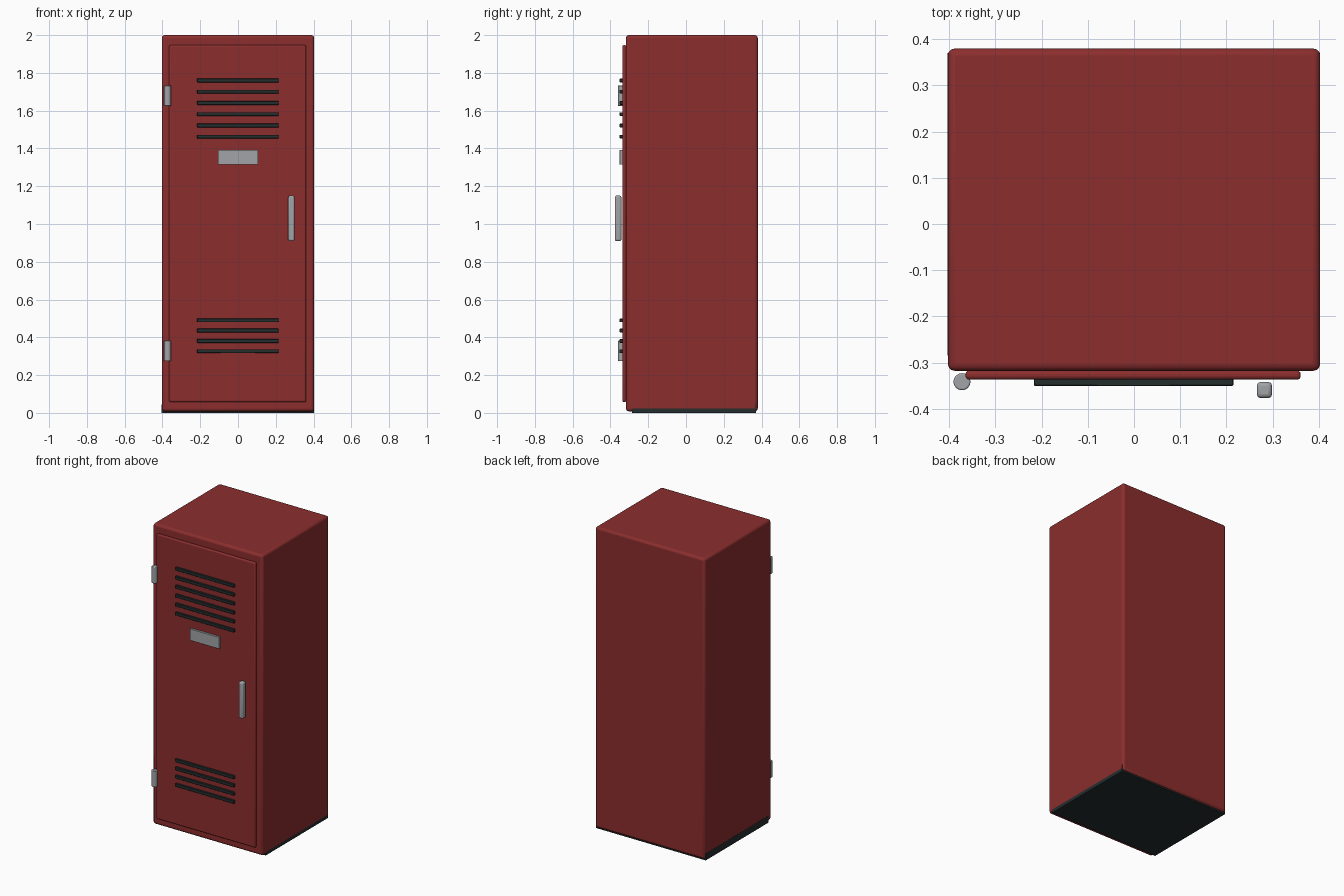
import bpy
import math

cube = bpy.data.objects.get("Cube")
if cube:
    bpy.data.objects.remove(cube, do_unlink=True)


def material(name, color):
    mat = bpy.data.materials.new(name)
    mat.use_nodes = True
    mat.diffuse_color = (*color, 1)
    mat.node_tree.nodes["Principled BSDF"].inputs["Base Color"].default_value = (*color, 1)
    return mat


RED = material("red paint", (0.26, 0.027, 0.027))
DARK = material("dark slots", (0.018, 0.026, 0.027))
STEEL = material("brushed steel", (0.36, 0.37, 0.39))


def finish(obj, name, mat, bevel, segments=3):
    """Name, colour, round and shade one part."""
    obj.name = obj.data.name = name
    obj.data.materials.append(mat)
    if bevel:
        mod = obj.modifiers.new("rounded edges", "BEVEL")
        mod.width, mod.segments = bevel, segments
        mod.limit_method = "ANGLE"
    bpy.ops.object.shade_smooth_by_angle(angle=math.radians(40))
    return obj


def box(name, mat, x, y, z, bevel=0.0, segments=3):
    """Box spanning the given (low, high) ranges."""
    spans = (x, y, z)
    bpy.ops.mesh.primitive_cube_add(size=1, location=[(a + b) / 2 for a, b in spans])
    obj = bpy.context.object
    obj.scale = [b - a for a, b in spans]
    bpy.ops.object.transform_apply(location=False, rotation=False, scale=True)
    return finish(obj, name, mat, bevel, segments)


# Cabinet, plinth and door
box("cabinet", RED, (-0.403, 0.403), (-0.318, 0.38), (0.008, 2.0), 0.015)
box("plinth", DARK, (-0.404, 0.4028), (-0.285, 0.37), (0.0, 0.045))
box("door", RED, (-0.365, 0.361), (-0.337, -0.317), (0.058, 1.947), 0.008)

# Ventilation slots: upper and lower rows
for label, top, count, step in (("upper", 1.76, 6, 0.0595), ("lower", 0.49, 4, 0.0545)):
    for i in range(count):
        z = top - i * step
        box(f"{label}_vent_{i + 1}", DARK, (-0.217, 0.215), (-0.351, -0.334),
            (z - 0.01, z + 0.01), 0.002, 1)

# Name plate holder and handle
box("name_plate", STEEL, (-0.107, 0.107), (-0.351, -0.335), (1.315, 1.392), 0.001, 1)
box("handle", STEEL, (0.266, 0.299), (-0.377, -0.342), (0.91, 1.15), 0.009)

# Hinge barrels
for label, z in (("upper", 1.679), ("lower", 0.328)):
    bpy.ops.mesh.primitive_cylinder_add(vertices=16, radius=0.0185, depth=0.108,
                                        location=(-0.3725, -0.3415, z))
    finish(bpy.context.object, f"{label}_hinge", STEEL, 0.003, 2)
